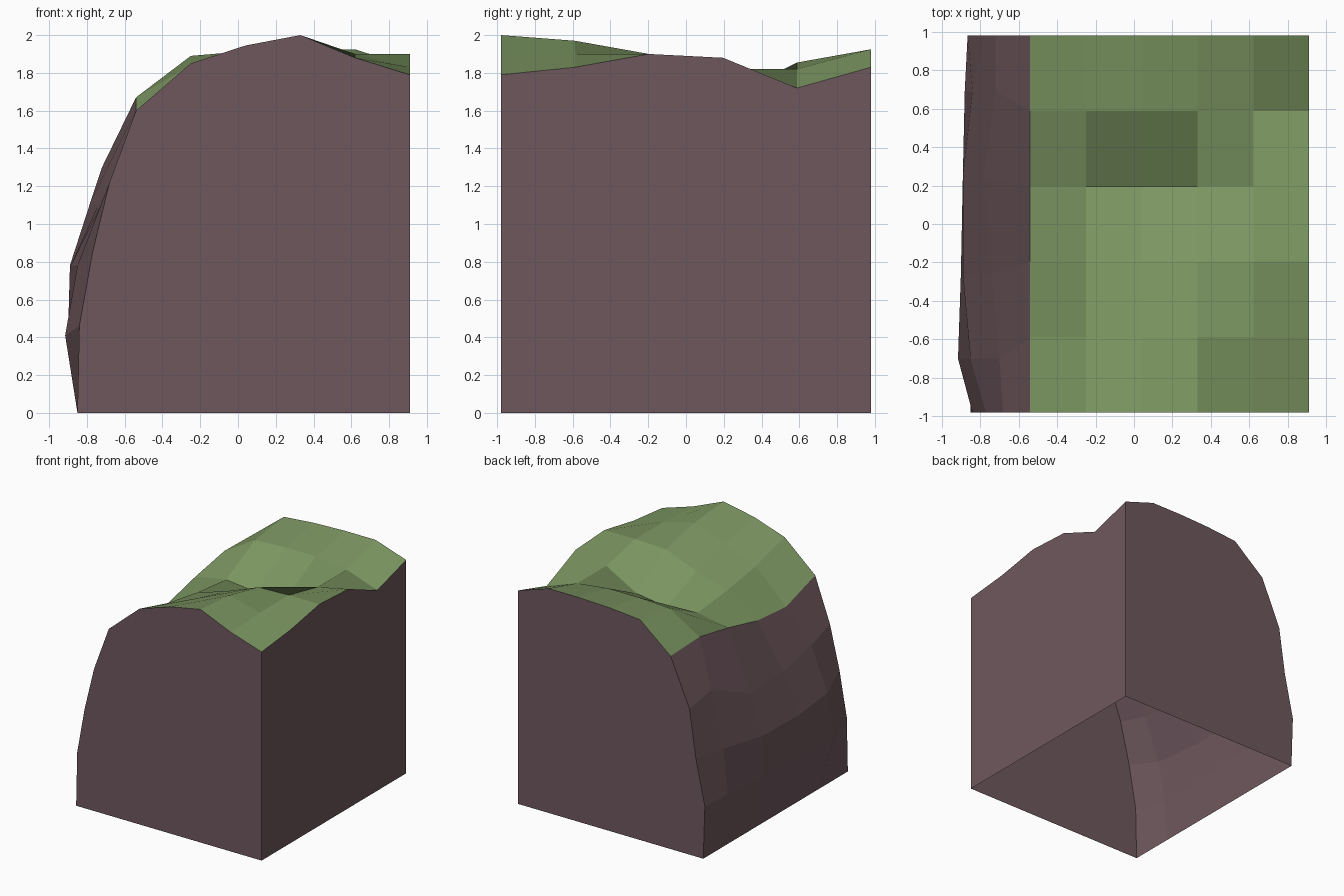
import bpy
import bmesh

default_cube = bpy.data.objects.get("Cube")
if default_cube:
    bpy.data.objects.remove(default_cube, do_unlink=True)


def make_material(name, color):
    material = bpy.data.materials.new(name)
    material.use_nodes = True
    material.diffuse_color = color
    shader = next(node for node in material.node_tree.nodes
                  if node.type == 'BSDF_PRINCIPLED')
    shader.inputs["Base Color"].default_value = color
    shader.inputs["Roughness"].default_value = 0.9
    return material


def make_object(name, material, polygons):
    """Flat-shaded mesh from a list of polygons, joined at shared corners."""
    bm = bmesh.new()
    corners = {}

    def corner(point):
        if point not in corners:
            corners[point] = bm.verts.new(point)
        return corners[point]

    for polygon in polygons:
        bm.faces.new([corner(point) for point in polygon])
    mesh = bpy.data.meshes.new(name)
    bm.to_mesh(mesh)
    bm.free()
    mesh.materials.append(material)
    obj = bpy.data.objects.new(name, mesh)
    bpy.context.collection.objects.link(obj)
    return obj


def grid_polygons(rows):
    """Quads between neighbouring rows of points."""
    return [(a[i], a[i + 1], b[i + 1], b[i])
            for a, b in zip(rows, rows[1:])
            for i in range(len(a) - 1)]


grass = make_material("moss green", (0.20, 0.305, 0.12, 1))
earth = make_material("brown earth", (0.158, 0.097, 0.111, 1))

# Regular grid spacing of the block
FRONT, BACK = -0.98, 0.98
CLIFF_TOP, SIDE = -0.54, 0.91
BASE = -0.85
columns = [round(CLIFF_TOP + i * (SIDE - CLIFF_TOP) / 5, 3) for i in range(6)]
depths = [round(FRONT + j * (BACK - FRONT) / 5, 3) for j in range(6)]

# Ground heights, one row per depth from front to back
heights = [
    (1.60, 1.85, 1.945, 2.0, 1.88, 1.79),
    (1.48, 1.75, 1.87, 1.97, 1.90, 1.83),
    (1.51, 1.69, 1.78, 1.89, 1.90, 1.90),
    (1.60, 1.65, 1.62, 1.66, 1.82, 1.88),
    (1.67, 1.84, 1.855, 1.855, 1.82, 1.72),
    (1.655, 1.89, 1.915, 1.925, 1.925, 1.83),
]
ground = [[(x, y, z) for x, z in zip(columns, row)]
          for y, row in zip(depths, heights)]
make_object("grass_top", grass, grid_polygons(ground))

# Rough bulging cliff: three (x, z) bends per depth, from low to high
bends = [
    ((-0.84, 0.46), (-0.77, 0.85), (-0.68, 1.22)),
    ((-0.915, 0.41), (-0.85, 0.78), (-0.70, 1.15)),
    ((-0.90, 0.42), (-0.89, 0.77), (-0.74, 1.10)),
    ((-0.89, 0.44), (-0.89, 0.78), (-0.78, 1.12)),
    ((-0.88, 0.45), (-0.84, 0.83), (-0.72, 1.30)),
    ((-0.865, 0.45), (-0.78, 0.84), (-0.72, 1.25)),
]
bend_depths = [FRONT, -0.70, -0.26, 0.24, 0.69, BACK]
cliff = []
for y, bend_y, bend, row in zip(depths, bend_depths, bends, ground):
    cliff.append([(BASE, y, 0), *[(x, bend_y, z) for x, z in bend], row[0]])
make_object("cliff_face", earth, [poly[::-1] for poly in grid_polygons(cliff)])


# Flat cut walls closing the front, back and side; the underside is open
def end_wall(index):
    y = depths[index]
    return cliff[index] + ground[index][1:] + [(SIDE, y, 0)]


make_object("front_wall", earth, [end_wall(0)[::-1]])
make_object("back_wall", earth, [end_wall(-1)])
side_edge = [row[-1] for row in ground]
side_wall = [(SIDE, FRONT, 0), (SIDE, BACK, 0)] + side_edge[::-1]
make_object("side_wall", earth, [side_wall])
